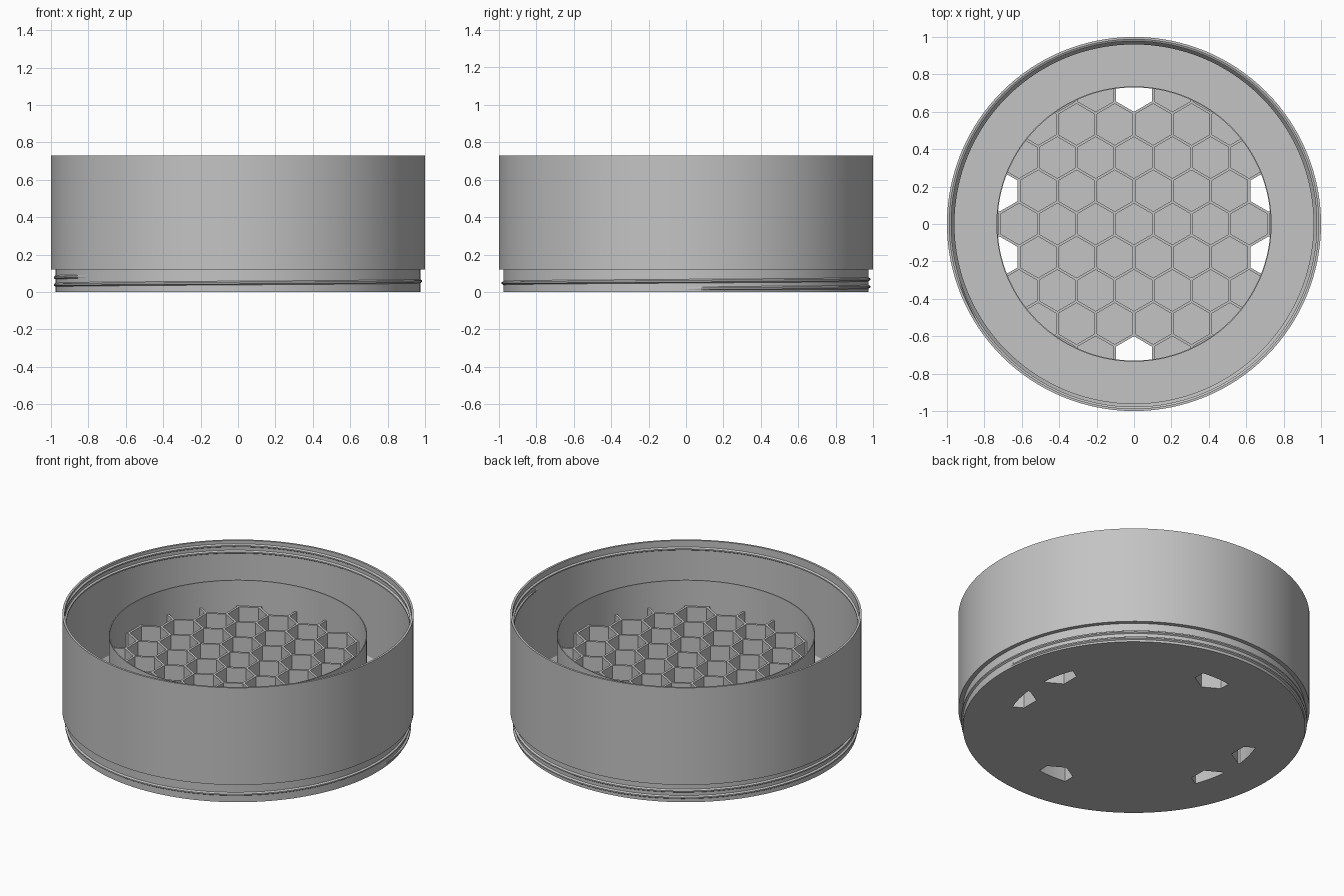
import bpy
import bmesh
from math import pi, cos, sin, sqrt, hypot

cube = bpy.data.objects.get("Cube")
if cube:
    bpy.data.objects.remove(cube, do_unlink=True)

SEGMENTS = 128
HEIGHT = 0.73
NECK = 0.12          # height of the threaded neck
FLOOR = 0.03         # floor thickness
CUP = 0.73           # inner cup radius
COMB_TOP = 0.44
PITCH = 0.205        # spacing of the hexagonal cells
WALL = 0.014         # wall between cells

grey = bpy.data.materials.new("plain_grey")
grey.use_nodes = True
grey.diffuse_color = (0.55, 0.55, 0.55, 1)
grey.node_tree.nodes["Principled BSDF"].inputs["Base Color"].default_value = grey.diffuse_color


def finish(bm, name):
    bmesh.ops.recalc_face_normals(bm, faces=bm.faces)
    mesh = bpy.data.meshes.new(name)
    bm.to_mesh(mesh)
    bm.free()
    mesh.materials.append(grey)
    obj = bpy.data.objects.new(name, mesh)
    bpy.context.collection.objects.link(obj)
    return obj


def smooth(obj):
    bpy.ops.object.select_all(action="DESELECT")
    obj.select_set(True)
    bpy.context.view_layer.objects.active = obj
    bpy.ops.object.shade_smooth_by_angle(angle=pi / 6)


def bridge(bm, a, b):
    for i in range(len(a)):
        j = (i + 1) % len(a)
        bm.faces.new((a[i], a[j], b[j], b[i]))


def lathe(name, profile):
    """Spin a closed (radius, z) profile about the z axis."""
    bm = bmesh.new()
    rings = []
    for s in range(SEGMENTS):
        t = 2 * pi * s / SEGMENTS
        rings.append([bm.verts.new((r * cos(t), r * sin(t), z)) for r, z in profile])
    for s in range(SEGMENTS):
        bridge(bm, rings[s], rings[(s + 1) % SEGMENTS])
    return finish(bm, name)


def prism(bm, x, y, radius, sides, z0, z1, turn=0.0):
    loops = []
    for z in (z0, z1):
        loops.append([bm.verts.new((x + radius * cos(turn + 2 * pi * i / sides),
                                    y + radius * sin(turn + 2 * pi * i / sides), z))
                      for i in range(sides)])
    bridge(bm, *loops)
    for loop in loops:
        bm.faces.new(loop)


def thread(name, radius, depth, z0, turns, pitch):
    """Helical ridge; positive depth points outward, negative inward."""
    bm = bmesh.new()
    steps = int(turns * SEGMENTS)
    rows = []
    for s in range(steps + 1):
        t = 2 * pi * s / SEGMENTS
        fade = min(1.0, s / 6, (steps - s) / 6)
        tip = radius + depth * max(fade, 0.05)
        root = radius - depth * 0.3
        z = z0 + pitch * s / SEGMENTS
        section = ((root, -0.012), (tip, -0.004), (tip, 0.004), (root, 0.012))
        rows.append([bm.verts.new((r * cos(t), r * sin(t), z + dz)) for r, dz in section])
    for a, b in zip(rows, rows[1:]):
        bridge(bm, a, b)
    bm.faces.new(rows[0])
    bm.faces.new(rows[-1])
    return finish(bm, name)


# Outer wall, neck, annular floor and thin inner cup in one profile
body = lathe("container_body", [
    (CUP, 0), (0.975, 0), (0.975, NECK), (1, NECK), (1, HEIGHT), (0.987, HEIGHT),
    (0.987, 0.16), (0.96, NECK), (0.96, FLOOR), (CUP + 0.006, FLOOR),
    (CUP + 0.006, 0.60), (CUP, 0.60)])
smooth(body)

# Screw threads outside the neck and inside the rim
smooth(thread("neck_thread", 0.975, 0.01, 0.018, 1.6, 0.04))
smooth(thread("rim_thread", 0.987, -0.01, HEIGHT - 0.085, 1.6, 0.04))

# Honeycomb core, cut by hexagonal cells
bm = bmesh.new()
prism(bm, 0, 0, CUP, SEGMENTS, 0, COMB_TOP)
core = finish(bm, "honeycomb_core")

bm = bmesh.new()
row_step = PITCH * sqrt(3) / 2
cell_radius = (PITCH - WALL) / sqrt(3)
for row in range(-4, 5):
    for col in range(-5, 6):
        x = (col + 0.5 * (row % 2)) * PITCH
        y = row * row_step
        if hypot(x, y) > CUP + 0.09:
            continue
        # six edge cells are open through the floor
        is_open = (abs(row) == 4 and col == 0) or (abs(row) == 1 and abs(x) > 0.7)
        prism(bm, x, y, cell_radius, 6, -0.1 if is_open else FLOOR, COMB_TOP + 0.1, pi / 6)
cutter = finish(bm, "cell_cutter")
cutter.hide_render = True

cut = core.modifiers.new("cells", "BOOLEAN")
cut.operation = "DIFFERENCE"
cut.solver = "EXACT"
cut.object = cutter
bpy.ops.object.select_all(action="DESELECT")
core.select_set(True)
bpy.context.view_layer.objects.active = core
bpy.ops.object.modifier_apply(modifier=cut.name)
bpy.data.objects.remove(cutter, do_unlink=True)
smooth(core)
